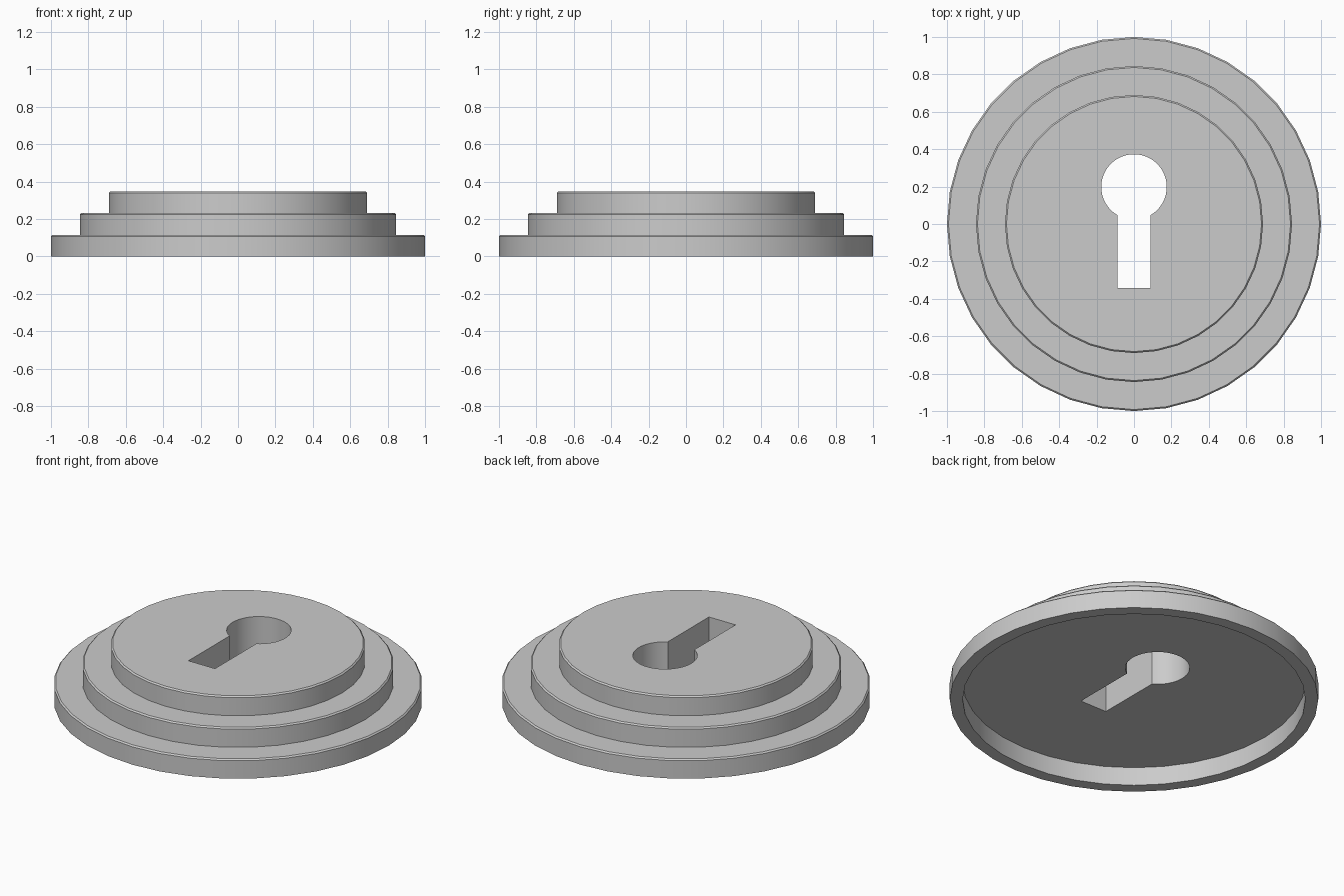
import bpy, bmesh
from math import sin, cos, pi, asin

if "Cube" in bpy.data.objects:
    bpy.data.objects.remove(bpy.data.objects["Cube"])

SIDES = 36
BEVEL = 0.008


def loft(name, loops):
    """Closed solid through a list of equal-length vertex loops."""
    bm = bmesh.new()
    rings = [[bm.verts.new(p) for p in loop] for loop in loops]
    n = len(rings[0])
    for a, b in zip(rings, rings[1:]):
        for i in range(n):
            j = (i + 1) % n
            bm.faces.new((a[i], a[j], b[j], b[i]))
    bm.faces.new(rings[0][::-1])
    bm.faces.new(rings[-1])
    bmesh.ops.recalc_face_normals(bm, faces=bm.faces)
    mesh = bpy.data.meshes.new(name)
    bm.to_mesh(mesh)
    bm.free()
    obj = bpy.data.objects.new(name, mesh)
    bpy.context.collection.objects.link(obj)
    return obj


def circle(r, z):
    return [(r * cos(2 * pi * i / SIDES), r * sin(2 * pi * i / SIDES), z)
            for i in range(SIDES)]


# Stepped plate: recessed underside, then three tiers with chamfered rims
profile = [(0.93, 0.11), (0.93, 0.0)]
base = 0.0
for radius, top in [(1.0, 0.115), (0.845, 0.232), (0.69, 0.348)]:
    profile += [(radius, base), (radius, top - BEVEL), (radius - BEVEL, top)]
    base = top
plate = loft("keyhole_plate", [circle(r, z) for r, z in profile])

# Keyhole cutter: round head joined to a straight slot
R, CY, HALF, BOTTOM, ARC = 0.175, 0.198, 0.088, -0.343, 40
gap = asin(HALF / R)
outline = []
for i in range(ARC + 1):
    a = -pi / 2 + gap + (2 * pi - 2 * gap) * i / ARC
    outline.append((R * cos(a), CY + R * sin(a)))
outline += [(-HALF, BOTTOM), (HALF, BOTTOM)]
cutter = loft("keyhole_cutter", [[(x, y, z) for x, y in outline] for z in (-0.2, 0.6)])
cutter.hide_render = True

# Cut the keyhole through, then discard the cutter
bpy.ops.object.select_all(action='DESELECT')
bpy.context.view_layer.objects.active = plate
plate.select_set(True)
cut = plate.modifiers.new("keyhole", 'BOOLEAN')
cut.operation = 'DIFFERENCE'
cut.solver = 'EXACT'
cut.object = cutter
bpy.ops.object.modifier_apply(modifier=cut.name)
bpy.data.objects.remove(cutter, do_unlink=True)
bpy.ops.object.shade_smooth_by_angle(angle=pi / 6)
